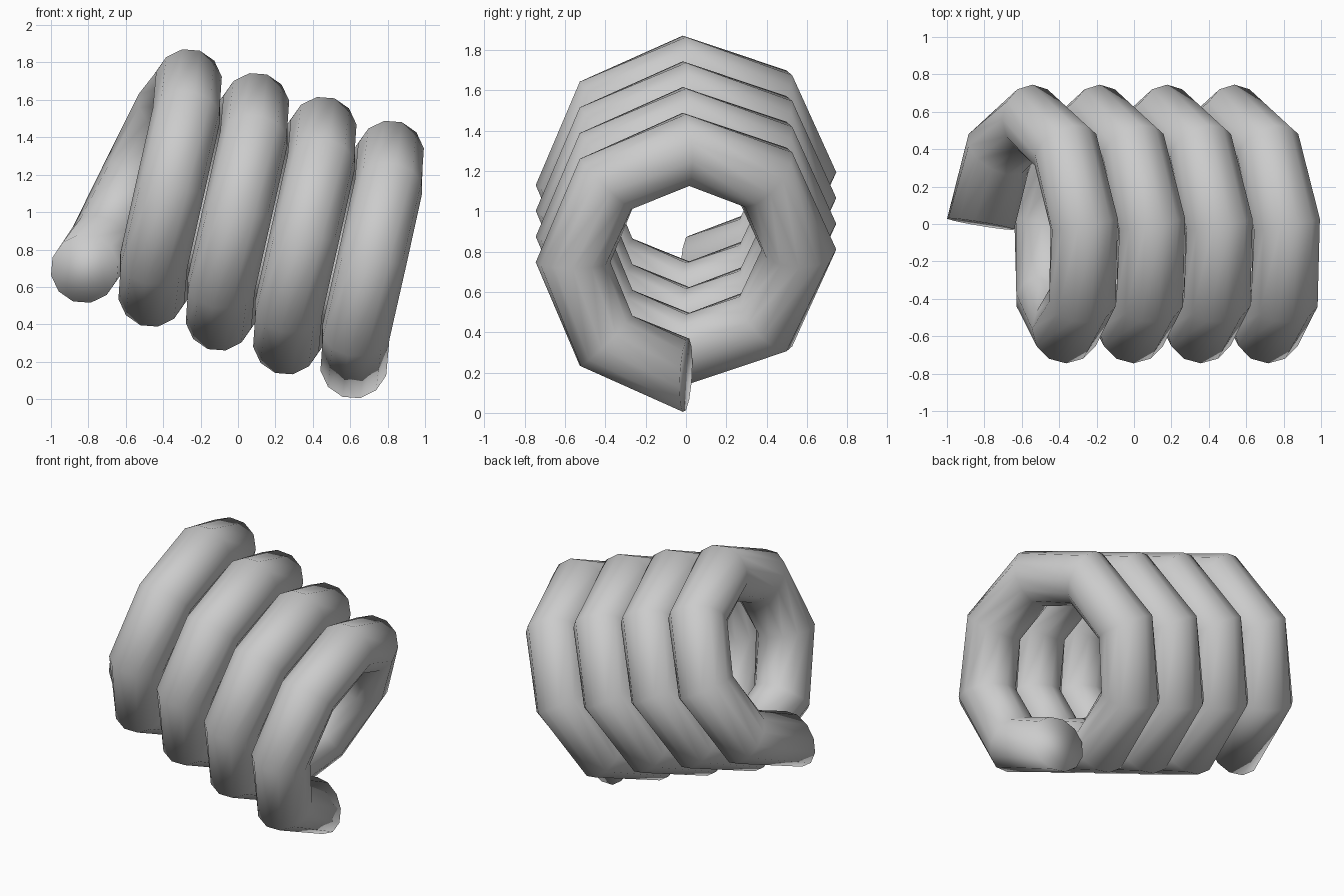
import bpy, bmesh
from math import sin, cos, pi, radians
from mathutils import Vector, Matrix

if "Cube" in bpy.data.objects:
    bpy.data.objects.remove(bpy.data.objects["Cube"])

COIL_R, TUBE_R = 0.56, 0.185
PITCH, TURNS, STEPS, SIDES = 0.382, 4, 8, 12
TILT, SLANT = radians(19.5), radians(10)

# Coil frame: sloping axis, radial direction towards the bottom, travel along +y
axis = Vector((cos(TILT), 0, -sin(TILT)))
radial = Vector((-sin(TILT), 0, -cos(TILT)))
travel = Vector((0, 1, 0))
centre = Vector((-0.82, 0, 0.697)) - radial * COIL_R

# Round wire section, slanted to follow the coil
across = axis * cos(SLANT) - travel * sin(SLANT)
section = [radial * (COIL_R + TUBE_R * sin(2 * pi * k / SIDES))
           + across * TUBE_R * cos(2 * pi * k / SIDES) for k in range(SIDES)]

# Sweep the section around and along the axis
bm = bmesh.new()
rings = []
for i in range(TURNS * STEPS + 1):
    turn = Matrix.Rotation(2 * pi * i / STEPS, 3, axis)
    rings.append([bm.verts.new(centre + axis * PITCH * i / STEPS + turn @ p) for p in section])
for a, b in zip(rings, rings[1:]):
    for k in range(SIDES):
        n = (k + 1) % SIDES
        bm.faces.new((a[k], a[n], b[n], b[k]))

# End caps
bm.faces.new(rings[0])
bm.faces.new(rings[-1])
bmesh.ops.recalc_face_normals(bm, faces=bm.faces)
for f in bm.faces:
    f.smooth = True

mesh = bpy.data.meshes.new("coil_spring")
bm.to_mesh(mesh)
bm.free()
bpy.context.collection.objects.link(bpy.data.objects.new("coil_spring", mesh))
